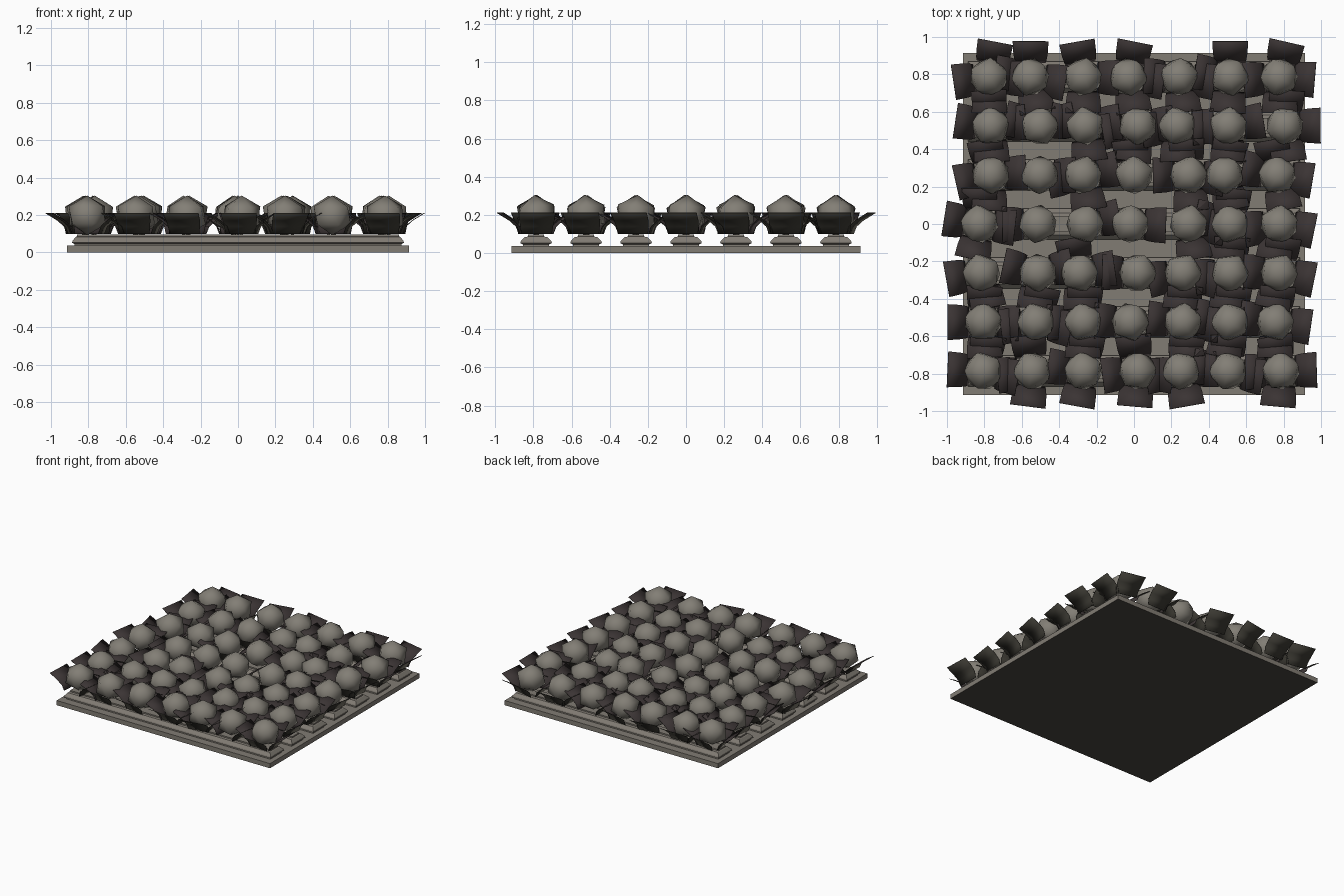
import bpy, bmesh, math, random
from mathutils import Matrix, Vector

random.seed(4)
cube = bpy.data.objects.get("Cube")
if cube:
    bpy.data.objects.remove(cube, do_unlink=True)


def material(name, rgb):
    mat = bpy.data.materials.new(name)
    mat.use_nodes = True
    color = (*rgb, 1)
    mat.diffuse_color = color
    bsdf = mat.node_tree.nodes["Principled BSDF"]
    bsdf.inputs["Base Color"].default_value = color
    bsdf.inputs["Roughness"].default_value = 0.9
    return mat


soil = material("grey brown soil", (0.22, 0.20, 0.172))
underside = material("dark brown underside", (0.067, 0.06, 0.05))
head_color = material("pale grey head", (0.225, 0.21, 0.18))
leaf_color = material("dark purple leaf", (0.043, 0.034, 0.034))
leaf_back = material("blackish green leaf back", (0.045, 0.042, 0.033))


def finish(bm, name, mats, smooth=False):
    mesh = bpy.data.meshes.new(name)
    bm.to_mesh(mesh)
    bm.free()
    for mat in mats:
        mesh.materials.append(mat)
    for poly in mesh.polygons:
        poly.use_smooth = smooth
    obj = bpy.data.objects.new(name, mesh)
    bpy.context.collection.objects.link(obj)
    return obj


def stack(name, rings, y):
    """Closed block made from stacked rectangles (half x, half y, z)."""
    bm = bmesh.new()
    loops = []
    for hx, hy, z in rings:
        corners = ((-hx, -hy), (hx, -hy), (hx, hy), (-hx, hy))
        loops.append([bm.verts.new((cx, y + cy, z)) for cx, cy in corners])
    bm.faces.new(loops[0][::-1]).material_index = 1
    bm.faces.new(loops[-1])
    for low, high in zip(loops, loops[1:]):
        for i in range(4):
            j = (i + 1) % 4
            bm.faces.new((low[i], low[j], high[j], high[i]))
    return finish(bm, name, (soil, underside))


# Ground slab and planting ridges
stack("ground_slab", [(0.915, 0.915, 0), (0.915, 0.915, 0.036)], 0)
RIDGE = [(0.875, 0.068, 0.03), (0.875, 0.068, 0.045), (0.887, 0.083, 0.052),
         (0.885, 0.08, 0.062), (0.868, 0.06, 0.083), (0.86, 0.042, 0.086),
         (0.86, 0.042, 0.096)]
SPACING = 0.262
for row in range(7):
    stack(f"ridge_{row + 1}", RIDGE, (row - 3) * SPACING)

# Leaf cross-section: distance from the stem, height, half width
LEAF = [(0.075, 0.1, 0.08), (0.09, 0.14, 0.086),
        (0.125, 0.172, 0.092), (0.19, 0.212, 0.096)]
TURN = {"r": 0, "b": 90, "l": 180, "f": 270}


def add_leaf(bm, angle):
    turn = Matrix.Rotation(angle, 4, "Z")
    pairs = [[bm.verts.new(turn @ Vector((r, s * w, z))) for s in (-1, 1)]
             for r, z, w in LEAF]
    for a, b in zip(pairs, pairs[1:]):
        bm.faces.new((a[0], b[0], b[1], a[1]))


# Rows from front to back: sideways drift of each plant (hundredths)
# and the sides on which it carries leaves
ROWS = [
    ((-2, -2, -1, 2, -1, -2, 0), "lbr lbf lfb lbrf lfbr lbr lfbr"),
    ((-2, 0, -1, -2, 0, -1, -3), "lbfr lbr lfb l lbfr lfb lbrf"),
    ((-3, 1, -3, 2, 0, -1, -1), "lf lfr bfr l lfr lbf lbfr"),
    ((-4, 1, 0, -2, 3, -1, -1), "lfbr l r r rf lfb lfr"),
    ((2, 2, -1, 0, 3, -4, -2), "lfbr r lfr b lbfr bf lbrf"),
    ((2, 2, 0, 2, -3, -2, 2), "lbfr lr lfr lfr lrf lfr bfr"),
    ((1, -3, -1, -3, -2, -1, -1), "lbfr lbfr bfr bfr lfr lbf lbrf"),
]
for row, (drift, sides) in enumerate(ROWS):
    for col, side in enumerate(sides.split()):
        place = ((col - 3) * SPACING + drift[col] / 100,
                 (row - 3) * SPACING, 0)
        tag = f"{row + 1}_{col + 1}"

        # Round head, slightly wider than tall
        bm = bmesh.new()
        shape = (Matrix.Translation((0, 0, 0.198))
                 @ Matrix.Rotation(random.uniform(-0.1, 0.1), 4, "X")
                 @ Matrix.Rotation(random.uniform(0, math.tau), 4, "Z")
                 @ Matrix.Diagonal((1.05, 1.05, 1, 1)))
        bmesh.ops.create_icosphere(bm, subdivisions=1, radius=0.106,
                                   matrix=shape)
        finish(bm, "head_" + tag, [head_color], True).location = place

        # Outer leaves, with a darker back
        bm = bmesh.new()
        for letter in side:
            add_leaf(bm, math.radians(TURN[letter] + random.uniform(-13, 13)))
        leaves = finish(bm, "leaves_" + tag, (leaf_color, leaf_back), True)
        leaves.location = place
        skin = leaves.modifiers.new("leaf_back", "SOLIDIFY")
        skin.thickness = 0.003
        skin.offset = -1
        skin.material_offset = 1
        skin.material_offset_rim = 1
